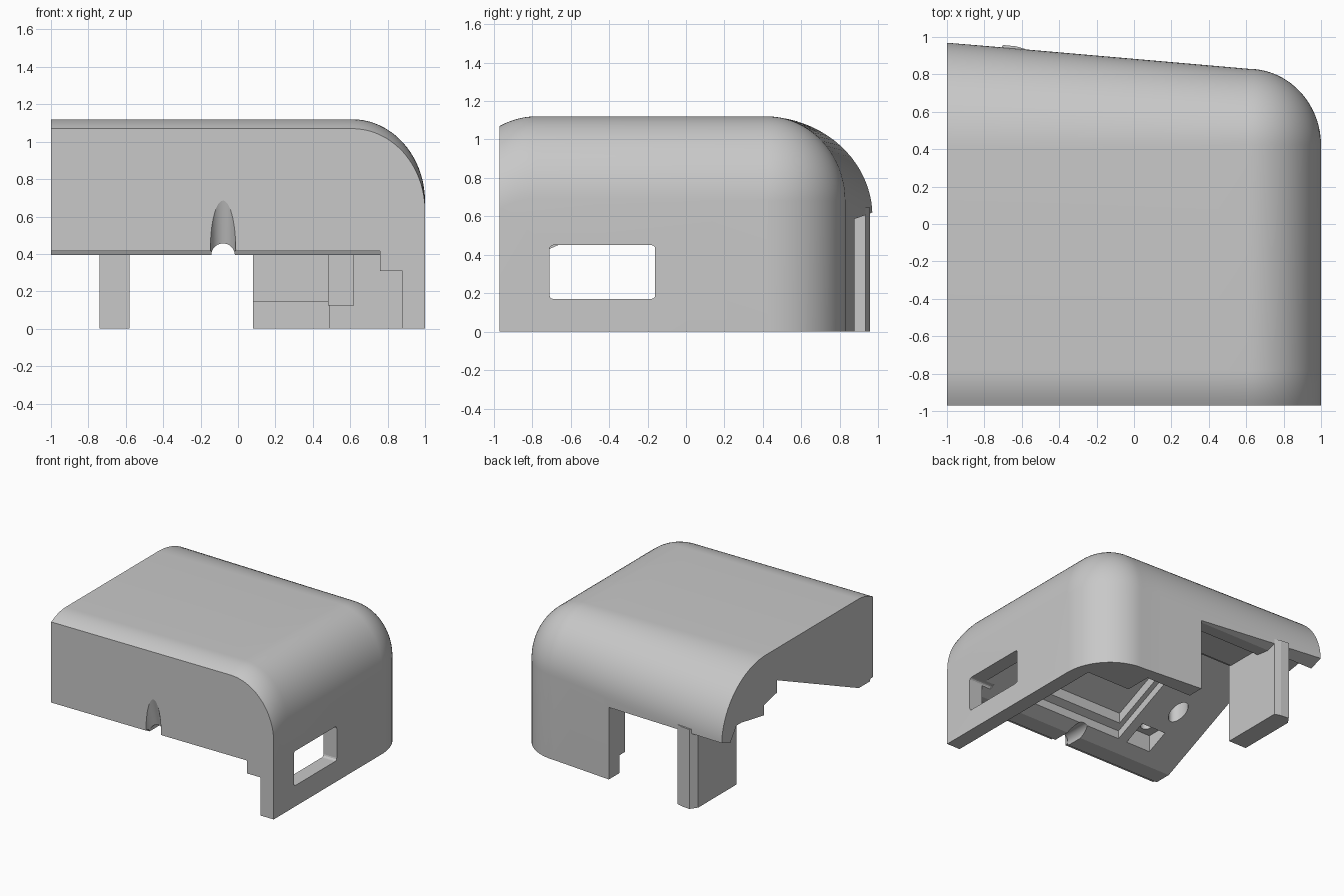
import bpy, bmesh, math
from mathutils import Matrix, Vector

if "Cube" in bpy.data.objects:
    bpy.data.objects.remove(bpy.data.objects["Cube"], do_unlink=True)

grey = bpy.data.materials.new("matte_grey")
grey.use_nodes = True
grey.diffuse_color = (0.58, 0.58, 0.58, 1)
grey.node_tree.nodes["Principled BSDF"].inputs["Base Color"].default_value = (0.58, 0.58, 0.58, 1)


def finish(name, bm, cutter=False):
    bmesh.ops.recalc_face_normals(bm, faces=bm.faces)
    mesh = bpy.data.meshes.new(name)
    bm.to_mesh(mesh)
    bm.free()
    mesh.materials.append(grey)
    ob = bpy.data.objects.new(name, mesh)
    bpy.context.collection.objects.link(ob)
    ob.hide_render = cutter
    return ob


def loft(name, rings, cutter=False):
    """Skin matching closed rings and cap both ends."""
    bm = bmesh.new()
    loops = [[bm.verts.new(p) for p in ring] for ring in rings]
    n = len(loops[0])
    for a, b in zip(loops, loops[1:]):
        for i in range(n):
            j = (i + 1) % n
            bm.faces.new((a[i], a[j], b[j], b[i]))
    bm.faces.new(loops[0])
    bm.faces.new(loops[-1])
    return finish(name, bm, cutter)


def prism(name, x0, x1, profile, cutter=False):
    return loft(name, [[(x, y, z) for y, z in profile] for x in (x0, x1)], cutter)


def box(name, x, y, z, cutter=False):
    return prism(name, *x, [(y[0], z[0]), (y[1], z[0]), (y[1], z[1]), (y[0], z[1])], cutter)


def rod(name, centre, axis, radius, length, stretch=1):
    bm = bmesh.new()
    bmesh.ops.create_cone(bm, cap_ends=True, segments=64, radius1=radius,
                          radius2=radius, depth=length)
    bmesh.ops.scale(bm, vec=(1, stretch, 1), verts=bm.verts)
    turn = Vector((0, 0, 1)).rotation_difference(Vector(axis)).to_matrix().to_4x4()
    bmesh.ops.transform(bm, matrix=Matrix.Translation(centre) @ turn, verts=bm.verts)
    return finish(name, bm, True)


# Outer shell: slanted back, rolled top edges and a rounded corner
BEND, REACH, FRONT = 0.61, 0.39, -0.97


def section(x, k, r):
    """k runs 0..1 along the straight part, r shrinks round the corner."""
    mix = lambda a, b: a + (b - a) * k
    cy, ry, cz, rz = mix(0.40, 0.42), mix(0.57, 0.41) * r, mix(0.60, 0.68), mix(0.52, 0.44) * r
    ring = [(x, FRONT, 0)]
    for i in range(8):
        f = 1 - i / 7
        ring.append((x, -0.78 - 0.19 * f, cz + rz - 0.05 * f * f))
    for i in range(21):
        a = math.pi / 2 * i / 20
        ring.append((x, cy + ry * math.sin(a), cz + rz * math.cos(a)))
    ring.append((x, cy + ry, 0))
    return ring


rings = [section(-1 + (BEND + 1) * i / 10, i / 10, 1) for i in range(11)]
for i in range(1, 21):
    a = math.radians(89) * i / 20
    rings.append(section(BEND + REACH * math.sin(a) / math.sin(math.radians(89)), 1, math.cos(a)))
shell = loft("outer_shell", rings)

# Hollow underside with a sloping ceiling, two-tier pocket and screw recess
slope = [(-0.85, -0.1), (-0.85, 0.395), (-0.79, 0.395), (0.26, 0.86)]
steps = [(0.26, 0.76), (0.43, 0.72), (0.43, 0.64)]
cutters = [
    prism("main_cavity", -1.1, 0.49, slope + steps + [(0.74, 0.64), (0.74, -0.1)], True),
    prism("side_cavity", 0.45, 0.88, slope + steps + [(0.52, 0.64), (0.52, -0.1)], True),
    prism("end_cavity", -1.1, -0.74,
          slope + steps + [(0.72, 0.69), (0.78, 0.69), (0.86, 0.58), (0.86, -0.1)], True),
    prism("back_opening", -1.1, 0.08,
          [(0.7, -0.1), (0.7, 0.6), (0.86, 0.58), (0.97, 0.62), (1.1, 0.62), (1.1, -0.1)], True),
    prism("front_opening", -1.1, 0.76,
          [(-1.1, -0.1), (-1.1, 0.415), (-0.94, 0.415), (-0.93, 0.395), (-0.8, 0.395), (-0.8, -0.1)], True),
    box("front_step", (0.7, 0.88), (-1.1, -0.8), (-0.1, 0.31), True),
    prism("pocket_rim", -0.42, 0.62, [(-0.68, 0.3), (-0.68, 0.51), (-0.03, 0.8), (-0.03, 0.3)], True),
    prism("pocket_floor", -0.38, 0.58, [(-0.62, 0.4), (-0.62, 0.62), (-0.08, 0.86), (-0.08, 0.4)], True),
    box("screw_recess", (-0.72, -0.5), (-0.68, -0.5), (0.3, 0.58), True),
    rod("screw_hole", (-0.61, -0.59, 0.6), (0, 0, 1), 0.04, 0.3),
    rod("cable_groove", (-0.08, -0.964, 0.4), (0, -0.26, 0.97), 0.068, 0.8),
    rod("cable_hole", (-0.08, -0.85, 0.393), (0, 1, 0), 0.063, 0.36),
    rod("ceiling_slot", (-0.69, -0.31, 0.6), (0, 0, 1), 0.06, 0.3, 1.5),
]

# Rounded window through the side wall
w = 0.02
corners = [(-0.71 + w, 0.17 + w, 180), (-0.16 - w, 0.17 + w, 270),
           (-0.16 - w, 0.45 - w, 0), (-0.71 + w, 0.45 - w, 90)]
outline = [(y + w * math.cos(math.radians(s + t)), z + w * math.sin(math.radians(s + t)))
           for y, z, s in corners for t in (0, 30, 60, 90)]
cutters.append(prism("side_window", 0.8, 1.1, outline, True))

for c in cutters:
    mod = shell.modifiers.new(c.name, "BOOLEAN")
    mod.operation, mod.solver, mod.object = "DIFFERENCE", "EXACT", c
    bpy.context.view_layer.objects.active = shell
    bpy.ops.object.modifier_apply(modifier=mod.name)
    bpy.data.objects.remove(c, do_unlink=True)

# Hanging back leg with a chamfered outer edge
plan = [(-0.58, 0.41), (-0.74, 0.41), (-0.74, 0.9), (-0.70, 0.957), (-0.63, 0.95), (-0.58, 0.935)]
loft("back_leg", [[(x, y, z) for x, y in plan] for z in (0, 0.645)])

# Inner ribs on the back wall
box("back_rib", (0.08, 0.48), (0.67, 0.76), (0.145, 0.66))
box("corner_rib", (0.48, 0.62), (0.45, 0.53), (0.125, 0.66))

# Smooth rolled surfaces, crisp edges
bpy.ops.object.select_all(action="DESELECT")
shell.select_set(True)
bpy.context.view_layer.objects.active = shell
bpy.ops.object.shade_smooth_by_angle(angle=math.radians(10))
